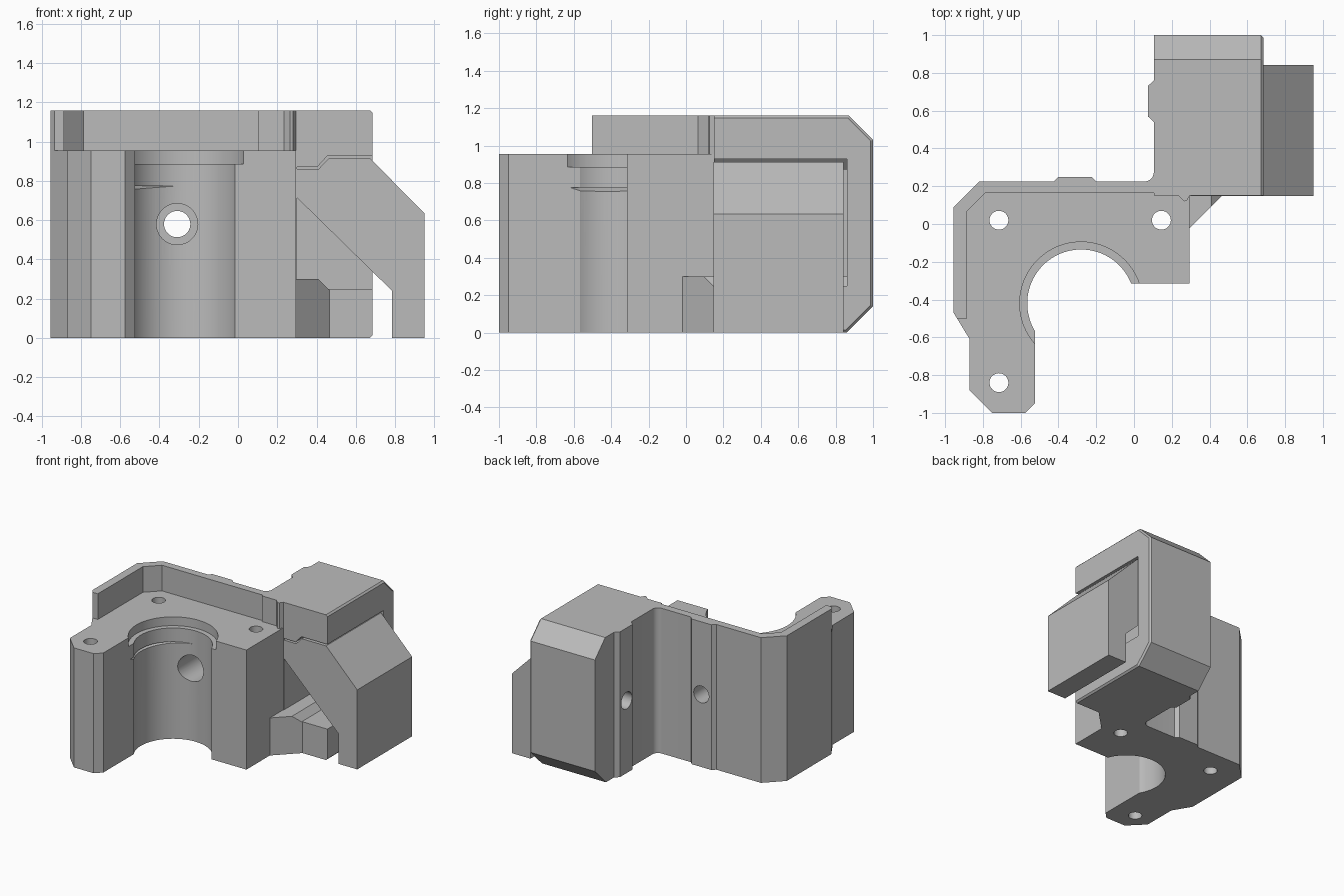
import bpy, bmesh
from math import sin, cos, pi, radians
from mathutils import Matrix

if "Cube" in bpy.data.objects:
    bpy.data.objects.remove(bpy.data.objects["Cube"])

grey = bpy.data.materials.new("plain_grey")
grey.use_nodes = True
COLOUR = (0.5, 0.5, 0.5, 1)
grey.diffuse_color = COLOUR
grey.node_tree.nodes["Principled BSDF"].inputs["Base Color"].default_value = COLOUR

# Axis order used to place a 2D profile and its extrusion depth
PLACE = {"x": lambda a, b, d: (d, a, b),
         "y": lambda a, b, d: (a, d, b),
         "z": lambda a, b, d: (a, b, d)}


def finish(name, bm):
    bmesh.ops.recalc_face_normals(bm, faces=bm.faces)
    mesh = bpy.data.meshes.new(name)
    bm.to_mesh(mesh)
    bm.free()
    mesh.materials.append(grey)
    ob = bpy.data.objects.new(name, mesh)
    bpy.context.collection.objects.link(ob)
    return ob


def prism(name, axis, points, lo, hi, bevel_if=None):
    bm = bmesh.new()
    place = PLACE[axis]
    low = [bm.verts.new(place(a, b, lo)) for a, b in points]
    high = [bm.verts.new(place(a, b, hi)) for a, b in points]
    bm.faces.new(low)
    bm.faces.new(high)
    for i in range(len(points)):
        j = (i + 1) % len(points)
        bm.faces.new((low[i], low[j], high[j], high[i]))
    if bevel_if:
        edges = [e for e in bm.edges if bevel_if(e)]
        bmesh.ops.bevel(bm, geom=edges, offset=0.013, segments=1, affect="EDGES")
    return finish(name, bm)


def cone(name, axis, a, b, lo, hi, r_lo, r_hi=None, sides=64):
    bm = bmesh.new()
    bmesh.ops.create_cone(bm, cap_ends=True, segments=sides, radius1=r_lo,
                          radius2=r_lo if r_hi is None else r_hi, depth=hi - lo)
    turn = {"x": Matrix.Rotation(pi / 2, 4, "Y"),
            "y": Matrix.Rotation(-pi / 2, 4, "X"), "z": Matrix()}[axis]
    centre = PLACE[axis](a, b, (lo + hi) / 2)
    bmesh.ops.transform(bm, matrix=Matrix.Translation(centre) @ turn, verts=bm.verts)
    return finish(name, bm)


def combine(target, tool, operation):
    mod = target.modifiers.new(operation, "BOOLEAN")
    mod.operation, mod.solver, mod.object = operation, "EXACT", tool
    bpy.context.view_layer.objects.active = target
    bpy.ops.object.modifier_apply(modifier=mod.name)
    bpy.data.objects.remove(tool)


TOP, DECK = 1.16, 0.955

# Bracket body: plan outline with rear bump and filleted inner corner
fillet = [(0.055 + 0.05 * sin(t), 0.275 - 0.05 * cos(t))
          for t in (pi / 2 * i / 8 for i in range(9))]
outline = [(-0.87, -0.61), (-0.87, -0.88), (-0.75, -1), (-0.575, -1), (-0.525, -0.95),
           (-0.525, -0.315), (0.295, -0.315), (0.295, 0.3)] + fillet[::-1] + [
           (-0.2, 0.225), (-0.225, 0.25), (-0.4, 0.25), (-0.425, 0.225),
           (-0.82, 0.225), (-0.955, 0.09), (-0.955, -0.47)]
body = prism("bracket_body", "z", outline, 0, TOP)

# Rim: lower everything inside it to the deck
inside = [(-0.887, -0.503), (-0.887, 0.065), (-0.787, 0.165), (0.13, 0.165),
          (0.13, 0.175), (0.21, 0.175), (0.265, 0.12), (0.28, 0.125), (0.295, 0.15),
          (0.4, 0.149), (0.4, -1.2), (-1.2, -1.2), (-1.2, -0.503)]
combine(body, prism("deck_cut", "z", inside, DECK, 1.4), "DIFFERENCE")

# Housing block with chamfered rear and bevelled outer side
side = [(0.15, 0), (0.86, 0), (1, 0.14), (1, 1.03), (0.87, TOP), (0.15, TOP)]
housing = prism("housing", "x", side, 0.105, 0.685, lambda e: all(
    v.co.x > 0.6 for v in e.verts) and any(v.co.y > 0.2 for v in e.verts))
bump = [(0.2, 0.76), (0.105, 0.76), (0.073, 0.73), (0.073, 0.57), (0.105, 0.54), (0.2, 0.54)]
combine(housing, prism("side_bump", "z", bump, 0, TOP), "UNION")

# Open channel through the housing
channel = [(0.3, 0.3), (0.41, 0.3), (0.46, 0.25), (1, 0.25), (1, 0.927),
           (0.455, 0.927), (0.405, 0.872), (0.3, 0.872)]
combine(housing, prism("channel_cut", "y", channel, 0.1, 0.86), "DIFFERENCE")
combine(body, housing, "UNION")

# Corner gusset, trimmed diagonally
floor = [(0.25, 0), (0.5, 0), (0.5, 0.21), (0.41, 0.3), (0.25, 0.3)]
gusset = prism("gusset", "y", floor, -0.1, 0.2)
trim = [(0.195, -0.12), (0.6, 0.285), (0.6, -0.12)]
combine(gusset, prism("gusset_trim", "z", trim, -0.1, 0.5), "DIFFERENCE")
combine(body, gusset, "UNION")

# Round bore with recess and relief pocket
CX, CY = -0.28, -0.42
cuts = [cone("bore", "z", CX, CY, -0.1, DECK + 0.1, 0.285, sides=96),
        cone("recess", "z", CX, CY, 0.885, DECK + 0.1, 0.325, sides=96),
        cone("relief", "z", CX - 0.04, CY, 0.735, 0.775, 0.205, 0.285, sides=96)]
# Three vertical bolt holes
for x, y in ((-0.715, 0.02), (0.145, 0.02), (-0.715, -0.84)):
    cuts.append(cone("bolt_hole", "z", x, y, -0.1, DECK + 0.1, 0.05, sides=32))
# Cross holes through the rear and the side
cuts += [cone("rear_hole", "y", -0.31, 0.58, -0.3, 0.4, 0.067, sides=48),
         cone("rear_counterbore", "y", -0.31, 0.58, -0.3, 0.1, 0.105, sides=48),
         cone("side_hole", "x", 0.645, 0.58, 0, 0.35, 0.067, sides=48)]
for cut in cuts:
    combine(body, cut, "DIFFERENCE")

# Diagonal arm resting in the channel
arm = prism("diagonal_arm", "y", [
    (0.3, 0.86), (0.41, 0.86), (0.46, 0.913), (0.675, 0.913), (0.95, 0.635), (0.95, 0),
    (0.785, 0), (0.785, 0.24), (0.3, 0.715)], 0.148, 0.842)

bpy.ops.object.select_all(action="DESELECT")
for ob in (body, arm):
    ob.select_set(True)
bpy.context.view_layer.objects.active = body
bpy.ops.object.shade_smooth_by_angle(angle=radians(25))
